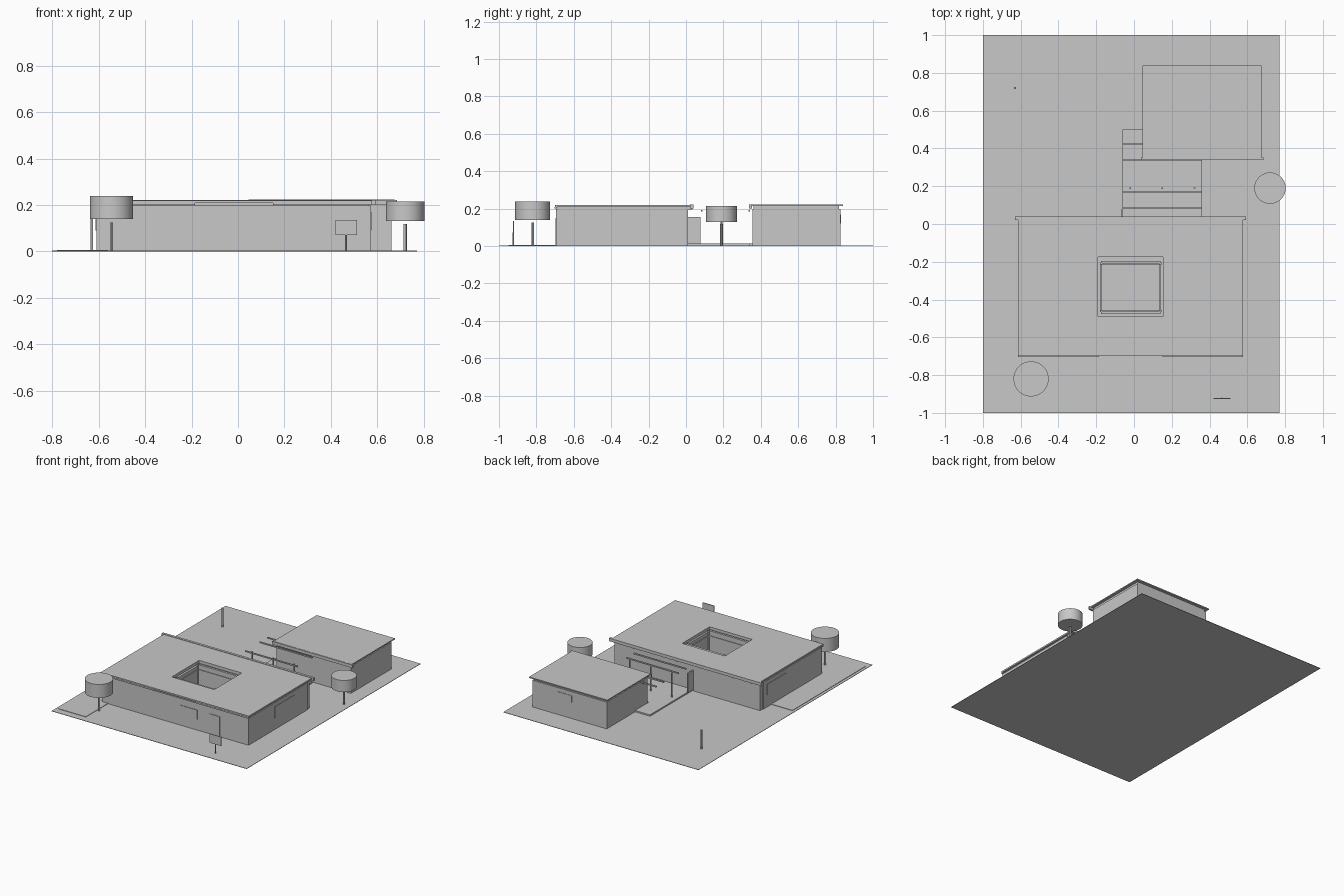
import bpy
import bmesh

cube = bpy.data.objects.get("Cube")
if cube:
    bpy.data.objects.remove(cube, do_unlink=True)

grey = bpy.data.materials.new("plain grey")
grey.use_nodes = True
grey.diffuse_color = (0.58, 0.58, 0.58, 1)
grey.node_tree.nodes["Principled BSDF"].inputs["Base Color"].default_value = (0.58, 0.58, 0.58, 1)


def finish(name, bm):
    bmesh.ops.recalc_face_normals(bm, faces=bm.faces)
    mesh = bpy.data.meshes.new(name)
    bm.to_mesh(mesh)
    bm.free()
    mesh.materials.append(grey)
    ob = bpy.data.objects.new(name, mesh)
    bpy.context.collection.objects.link(ob)
    return ob


def box(name, x0, x1, y0, y1, z0, z1):
    bm = bmesh.new()
    bmesh.ops.create_cube(bm, size=1)
    for v in bm.verts:
        v.co = (x1 if v.co.x > 0 else x0, y1 if v.co.y > 0 else y0, z1 if v.co.z > 0 else z0)
    return finish(name, bm)


def ring(name, outer, inner, z0, z1):
    """Rectangular slab with a rectangular hole through it."""
    bm = bmesh.new()
    loops = []
    for x0, x1, y0, y1 in (outer, inner):
        for z in (z0, z1):
            loops.append([bm.verts.new((x, y, z)) for x, y in ((x0, y0), (x1, y0), (x1, y1), (x0, y1))])
    low_out, top_out, low_in, top_in = loops
    for a, b in ((low_out, top_out), (top_out, top_in), (top_in, low_in), (low_in, low_out)):
        for i in range(4):
            j = (i + 1) % 4
            bm.faces.new((a[i], a[j], b[j], b[i]))
    return finish(name, bm)


def cylinder(name, x, y, r, z0, z1, sides=32):
    bm = bmesh.new()
    bmesh.ops.create_cone(bm, cap_ends=True, segments=sides, radius1=r, radius2=r, depth=z1 - z0)
    bmesh.ops.translate(bm, verts=bm.verts, vec=(x, y, (z0 + z1) / 2))
    ob = finish(name, bm)
    bpy.context.view_layer.objects.active = ob
    ob.select_set(True)
    bpy.ops.object.shade_smooth_by_angle()
    ob.select_set(False)


# Plot and paving
box("ground", -0.80, 0.77, -1, 1, 0, 0.003)
box("driveway", -0.78, -0.56, -0.95, -0.11, 0.003, 0.006)
box("patio", -0.06, 0.36, 0.0, 0.34, 0.003, 0.013)
box("side_step", -0.06, 0.06, 0.34, 0.50, 0.003, 0.013)

# Main house around an open courtyard
court = (-0.175, 0.14, -0.46, -0.21)
opening = (-0.19, 0.153, -0.49, -0.175)
ring("house_walls", (-0.61, 0.572, -0.695, -0.018), court, 0.003, 0.198)
box("back_wall", -0.604, 0.566, -0.018, 0.012, 0.003, 0.198)
ring("roof_band", (-0.602, 0.565, -0.687, 0.01), opening, 0.198, 0.208)
ring("house_roof", (-0.615, 0.577, -0.70, 0.022), opening, 0.208, 0.219)
box("back_gutter", -0.63, 0.592, 0.022, 0.04, 0.2, 0.222)
for i in range(24):
    x = -0.60 + i * 0.05
    box("rafter_tail", x, x + 0.008, 0.01, 0.036, 0.196, 0.208)
for x0, x1 in ((-0.615, -0.185), (0.15, 0.577)):
    box("front_gutter", x0, x1, -0.703, -0.69, 0.2, 0.21)

# Courtyard gutters, posts and window frames
for y in (-0.468, -0.203):
    box("court_gutter", -0.175, 0.14, y - 0.008, y + 0.008, 0.198, 0.207)
for x in court[:2]:
    for y in court[2:]:
        box("court_post", x - 0.006, x + 0.006, y - 0.006, y + 0.006, 0.003, 0.208)
for z in (0.02, 0.165):
    ring("court_rail", (-0.175, 0.14, -0.46, -0.21), (-0.17, 0.135, -0.455, -0.215), z, z + 0.008)

# Windows and doors as shallow plates
box("front_window", 0.02, 0.16, -0.699, -0.695, 0.08, 0.15)
box("front_door", 0.26, 0.34, -0.699, -0.695, 0.006, 0.15)
box("left_window", 0.572, 0.576, -0.40, -0.17, 0.09, 0.17)
box("right_window", -0.614, -0.61, -0.27, -0.06, 0.09, 0.17)

# Detached garage
box("garage_walls", 0.06, 0.66, 0.355, 0.825, 0.003, 0.198)
box("garage_roof_band", 0.066, 0.654, 0.361, 0.819, 0.198, 0.215)
box("garage_roof", 0.045, 0.675, 0.345, 0.84, 0.215, 0.223)
box("garage_gutter", 0.037, 0.685, 0.338, 0.352, 0.2, 0.222)
box("garage_window", 0.34, 0.46, 0.825, 0.828, 0.12, 0.17)

# Pergola and fin wall between the buildings
for y, x1 in ((0.085, 0.36), (0.17, 0.36), (0.338, 0.36), (0.425, 0.06)):
    box("pergola_beam", -0.06, x1, y - 0.004, y + 0.004, 0.185, 0.194)
for x in (-0.02, 0.15, 0.32):
    cylinder("pergola_post", x, 0.19, 0.005, 0.003, 0.19, 12)
box("fin_wall", -0.07, -0.06, 0.012, 0.077, 0.013, 0.155)

# Trees, lamp pole and sign board
for x, y, r, trunk_top, low, top in ((-0.545, -0.82, 0.093, 0.125, 0.14, 0.238),
                                     (0.72, 0.19, 0.083, 0.117, 0.13, 0.215)):
    cylinder("tree_trunk", x, y, 0.007, 0.003, trunk_top, 12)
    cylinder("tree_crown", x, y, r, low, top, 48)
cylinder("lamp_pole", -0.63, 0.72, 0.006, 0.003, 0.142, 12)
cylinder("sign_post", 0.465, -0.923, 0.004, 0.003, 0.072, 12)
box("sign_board", 0.42, 0.512, -0.926, -0.92, 0.07, 0.135)
